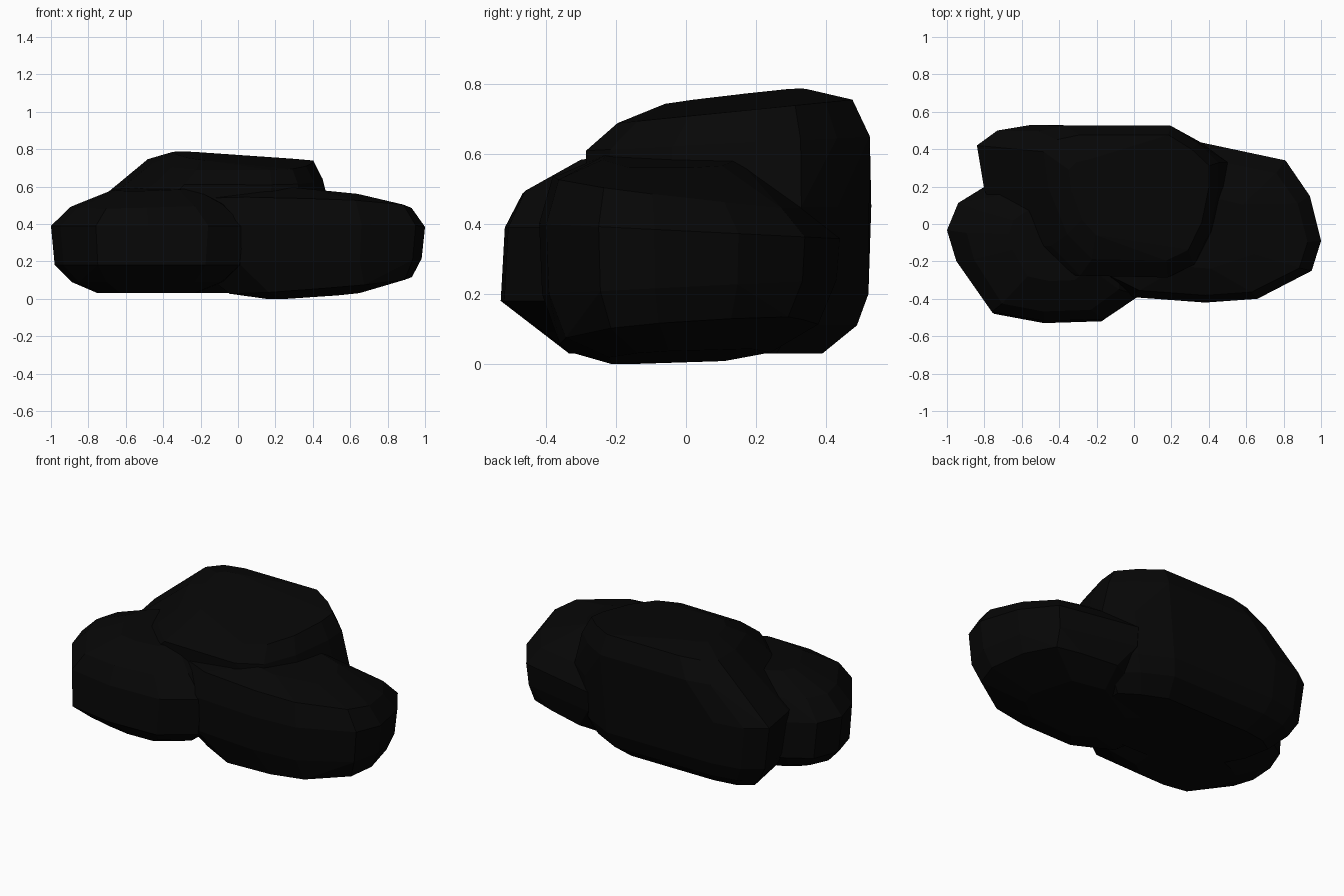
import bpy, bmesh

if "Cube" in bpy.data.objects:
    bpy.data.objects.remove(bpy.data.objects["Cube"])

stone = bpy.data.materials.new("dark_stone")
stone.diffuse_color = (0.002, 0.002, 0.002, 1)
stone.use_nodes = True
stone.node_tree.nodes["Principled BSDF"].inputs["Base Color"].default_value = stone.diffuse_color


def rock(name, centre, plan, levels):
    """Faceted boulder: hull of one plan outline stacked at several levels.
    Level = z, scale x, scale y, shift x, shift y, tilt along x, tilt along y."""
    cx, cy = centre
    bm = bmesh.new()
    for z, sx, sy, dx, dy, tx, ty in levels:
        for px, py in plan:
            u, v = (px - cx) * sx + dx, (py - cy) * sy + dy
            bm.verts.new((cx + u, cy + v, max(0, z + tx * u + ty * v)))
    hull = bmesh.ops.convex_hull(bm, input=bm.verts[:])
    loose = {g for g in hull["geom_interior"] + hull["geom_unused"]
             if isinstance(g, bmesh.types.BMVert)}
    bmesh.ops.delete(bm, geom=list(loose), context='VERTS')
    bmesh.ops.dissolve_limit(bm, angle_limit=0.1, verts=bm.verts[:], edges=bm.edges[:])
    bmesh.ops.recalc_face_normals(bm, faces=bm.faces[:])
    mesh = bpy.data.meshes.new(name)
    bm.to_mesh(mesh)
    bm.free()
    mesh.materials.append(stone)
    bpy.context.collection.objects.link(bpy.data.objects.new(name, mesh))


# Low boulder at the front left
rock("left_rock", (-.5, -.14),
     [(-1, -.03), (-.94, .12), (-.81, .2), (-.55, .3), (-.2, .28), (.05, .0),
      (.03, -.39), (-.16, -.52), (-.48, -.53), (-.76, -.48), (-.95, -.2)],
     [(.03, .5, .5, 0, 0, 0, 0), (.09, .78, .70, 0, 0, 0, 0),
      (.18, .96, 1, 0, 0, 0, 0), (.39, 1, .97, 0, 0, 0, 0),
      (.50, .79, .84, 0, 0, .03, .04), (.585, .42, .5, .04, .03, .04, .05)])

# Broad boulder on the right
rock("right_rock", (.4, 0),
     [(1, -.09), (.95, -.25), (.66, -.4), (.38, -.42), (-.02, -.39), (-.3, -.25),
      (-.3, .2), (.34, .44), (.62, .39), (.81, .34), (.94, .15)],
     [(.02, .4, .55, .03, 0, .07, .05), (.08, .75, .86, .08, 0, .08, .08),
      (.22, .97, .98, 0, 0, 0, .05), (.38, 1, 1, 0, 0, 0, -.05),
      (.49, .88, .86, 0, -.02, -.03, -.12), (.585, .4, .45, .02, -.05, -.1, 0)])

# Tall boulder at the back
rock("back_rock", (-.17, .12),
     [(-.84, .42), (-.73, .5), (-.55, .53), (.17, .53), (.36, .435), (.5, .33), (.5, .2),
      (.44, -.04), (.33, -.22), (.15, -.29), (-.45, -.28), (-.65, -.12), (-.8, .18)],
     [(.03, .75, .66, 0, 0, 0, 0), (.11, .87, .9, 0, 0, 0, 0),
      (.20, .95, .98, 0, 0, 0, 0), (.45, 1, 1, 0, 0, 0, 0),
      (.63, .78, .99, .1, 0, 0, .05), (.72, .66, .82, .13, .02, 0, .1),
      (.76, .37, .5, .07, .02, -.05, .1)])
